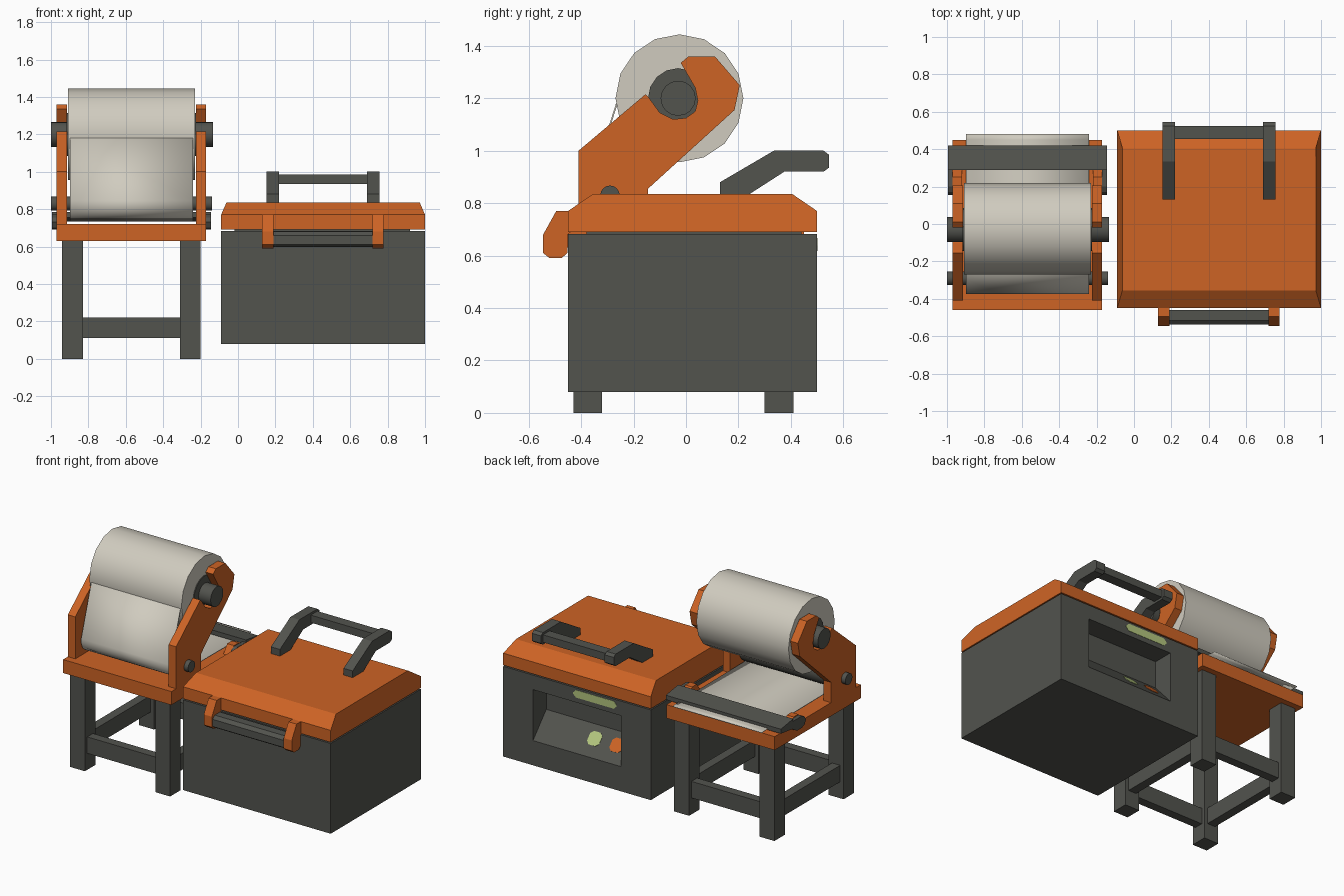
import bpy, bmesh, math
from mathutils import Vector

if "Cube" in bpy.data.objects:
    bpy.data.objects.remove(bpy.data.objects["Cube"])


def material(name, rgb):
    m = bpy.data.materials.new(name)
    m.diffuse_color = (*rgb, 1)
    m.use_nodes = True
    m.node_tree.nodes["Principled BSDF"].inputs["Base Color"].default_value = m.diffuse_color
    return m


ORANGE = material("orange paint", (0.61, 0.125, 0.018))
DARK = material("dark grey metal", (0.085, 0.087, 0.076))
PAPER = material("pale paper", (0.63, 0.60, 0.52))
GREEN = material("pale green light", (0.45, 0.56, 0.21))


def finish(name, bm, mat, smooth=False):
    bmesh.ops.recalc_face_normals(bm, faces=bm.faces)
    me = bpy.data.meshes.new(name)
    bm.to_mesh(me)
    bm.free()
    me.materials.append(mat)
    if smooth:
        me.shade_smooth()
        me.set_sharp_from_angle(angle=math.radians(35))
    ob = bpy.data.objects.new(name, me)
    bpy.context.collection.objects.link(ob)
    return ob


def extrude(name, points, offset, mat, smooth=False):
    """Solid made by pushing a flat outline along an offset."""
    bm = bmesh.new()
    face = bm.faces.new([bm.verts.new(p) for p in points])
    out = bmesh.ops.extrude_face_region(bm, geom=[face])
    moved = [g for g in out["geom"] if isinstance(g, bmesh.types.BMVert)]
    bmesh.ops.translate(bm, verts=moved, vec=offset)
    return finish(name, bm, mat, smooth)


def prism(name, x0, x1, profile, mat, smooth=False):
    """Side profile in (y, z), extruded from x0 to x1."""
    return extrude(name, [(x0, y, z) for y, z in profile], (x1 - x0, 0, 0), mat, smooth)


def box(name, x0, x1, y0, y1, z0, z1, mat):
    return prism(name, x0, x1, [(y0, z0), (y1, z0), (y1, z1), (y0, z1)], mat)


def rod(name, x0, x1, y, z, r, mat, n=16):
    ring = [(y + r * math.cos(math.tau * i / n), z + r * math.sin(math.tau * i / n)) for i in range(n)]
    return prism(name, x0, x1, ring, mat, True)


def plate(name, c, u, v, w, h, k, mat):
    """Thin plate with clipped corners lying in the u, v plane."""
    u, v = Vector(u).normalized(), Vector(v).normalized()
    n, a, b = v.cross(u), w / 2, h / 2
    outline = [(-a + k, -b), (a - k, -b), (a, -b + k), (a, b - k),
               (a - k, b), (-a + k, b), (-a, b - k), (-a, -b + k)]
    return extrude(name, [Vector(c) + u * p + v * q - n * 0.002 for p, q in outline], n * 0.009, mat)


# ---------- roll stand: table ----------
CX = -0.57  # middle of the stand
box("table_top", -0.97, -0.17, -0.46, 0.45, 0.63, 0.72, ORANGE)
for side, x in (("left", -0.94), ("right", -0.31)):
    for end, y in (("front", -0.43), ("back", 0.30)):
        box(f"{end}_{side}_leg", x, x + 0.11, y, y + 0.11, 0, 0.63, DARK)
    box(f"{side}_rail", x + 0.025, x + 0.085, -0.32, 0.30, 0.11, 0.22, DARK)
for end, y in (("front", -0.405), ("back", 0.325)):
    box(f"{end}_rail", -0.83, -0.31, y, y + 0.06, 0.11, 0.22, DARK)

# ---------- roll stand: hooked arms, brackets and cutter arms ----------
arm = [(-0.41, 0.72), (-0.145, 0.72), (-0.145, 0.855), (0.185, 1.155), (0.205, 1.25),
       (0.11, 1.36), (0.01, 1.36), (-0.02, 1.335), (0.035, 1.24), (0.045, 1.19), (0.035, 1.15),
       (0.0, 1.125), (-0.05, 1.12), (-0.10, 1.145), (-0.14, 1.20), (-0.155, 1.215), (-0.41, 1.0)]
bracket = [(0.16, 0.72), (0.29, 0.72), (0.25, 0.775), (0.20, 0.775)]
cutter_arm = [(0.42, 0.735), (0.42, 0.765), (0.20, 0.77), (0.17, 0.755), (0.155, 0.73),
              (0.17, 0.70), (0.20, 0.69), (0.25, 0.69), (0.30, 0.72)]
for side, s in (("left", -1), ("right", 1)):
    prism(f"{side}_arm", CX + s * 0.345, CX + s * 0.40, arm, ORANGE)
    prism(f"{side}_hinge_bracket", CX + s * 0.35, CX + s * 0.40, bracket, ORANGE)
    prism(f"{side}_cutter_arm", CX + s * 0.40, CX + s * 0.425, cutter_arm, DARK)
prism("cutter_bar", -0.995, -0.145, [(0.29, 0.755), (0.42, 0.735), (0.42, 0.765), (0.29, 0.785)], DARK)

# ---------- paper roll and guide roller ----------
RY, RZ = -0.025, 1.2
rod("paper_roll", -0.91, -0.23, RY, RZ, 0.244, PAPER)
rod("roll_hub", -0.916, -0.224, RY - 0.005, RZ, 0.115, DARK)
rod("roll_axle", -1.0, -0.135, RY - 0.005, RZ, 0.067, DARK)
GY, GZ = -0.29, 0.83
rod("guide_roller", -0.895, -0.245, GY, GZ, 0.074, DARK)
rod("guide_axle", -1.0, -0.14, GY, GZ, 0.037, DARK)

# paper sheet: down from the roll, round the guide roller, back over the table
path = [(-0.264, 1.18)]
for i in range(8):
    a = math.radians(170 + 100 * i / 7)
    path.append((GY + 0.082 * math.cos(a), GZ + 0.082 * math.sin(a)))
path += [(0.45, 0.742), (0.48, 0.738)]
bm = bmesh.new()
rows = [[bm.verts.new((x, y, z)) for x in (-0.897, -0.24)] for y, z in path]
for r, t in zip(rows, rows[1:]):
    bm.faces.new((r[0], r[1], t[1], t[0]))
sheet = finish("paper_sheet", bm, PAPER, True)
mod = sheet.modifiers.new("thickness", "SOLIDIFY")
mod.thickness = 0.006
mod.offset = 0

# ---------- machine body with sloped control recess at the back ----------
body = box("machine_body", -0.09, 1.0, -0.45, 0.50, 0.08, 0.682, DARK)
low, high = Vector((0, 0.50, 0.245)), Vector((0, 0.36, 0.40))
step = (high - low) / (high - low).length
cut = prism("recess_cutter", 0.13, 0.78,
            [(0.36, 0.585), (0.36, 0.40), (0.50, 0.245), (0.60, 0.245), (0.60, 0.585)], DARK)
cut.hide_render = True
mod = body.modifiers.new("recess", "BOOLEAN")
mod.object = cut
mod.operation = "DIFFERENCE"
mod.solver = "EXACT"
bpy.context.view_layer.update()
body.data = bpy.data.meshes.new_from_object(body.evaluated_get(bpy.context.evaluated_depsgraph_get()))
body.modifiers.clear()
bpy.data.objects.remove(cut)

# status light and push buttons
plate("status_light", (0.322, 0.50, 0.643), (-1, 0, 0), (0, 0, 1), 0.32, 0.05, 0.02, GREEN)
for name, x, mat in (("green_button", 0.38, GREEN), ("orange_button", 0.215, ORANGE)):
    p = low + step * 0.12
    plate(name, (x, p.y, p.z), (-1, 0, 0), step, 0.09, 0.09, 0.02, mat)

# ---------- lid ----------
box("lid_seal", -0.02, 0.92, -0.38, 0.44, 0.67, 0.70, DARK)
lid = prism("lid", -0.09, 1.0, [(-0.45, 0.69), (0.50, 0.69), (0.50, 0.77), (0.405, 0.835),
                                (-0.355, 0.835), (-0.45, 0.77)], ORANGE)
for v in lid.data.vertices:
    if v.co.z > 0.8:
        v.co.x += 0.028 if v.co.x < 0.4 else -0.028

# ---------- top handle and front latch handle ----------
grip = [(0.13, 0.82), (0.13, 0.88), (0.335, 1.0), (0.525, 1.0), (0.545, 0.985),
        (0.545, 0.935), (0.525, 0.92), (0.375, 0.92), (0.235, 0.83)]
latch = [(-0.44, 0.77), (-0.495, 0.77), (-0.545, 0.68), (-0.545, 0.61),
         (-0.52, 0.59), (-0.475, 0.59), (-0.452, 0.61), (-0.452, 0.68), (-0.44, 0.69)]
MX = 0.454  # middle of the machine
for side, s in (("left", -1), ("right", 1)):
    prism(f"{side}_top_handle_arm", MX + s * 0.235, MX + s * 0.302, grip, DARK)
    prism(f"{side}_latch_bracket", MX + s * 0.265, MX + s * 0.325, latch, ORANGE)
box("top_handle_bar", 0.215, 0.692, 0.455, 0.525, 0.935, 0.985, DARK)
prism("latch_bar", 0.185, 0.723, [(-0.46, 0.61), (-0.475, 0.597), (-0.515, 0.597), (-0.537, 0.612),
                                  (-0.537, 0.66), (-0.515, 0.68), (-0.46, 0.68)], DARK)
